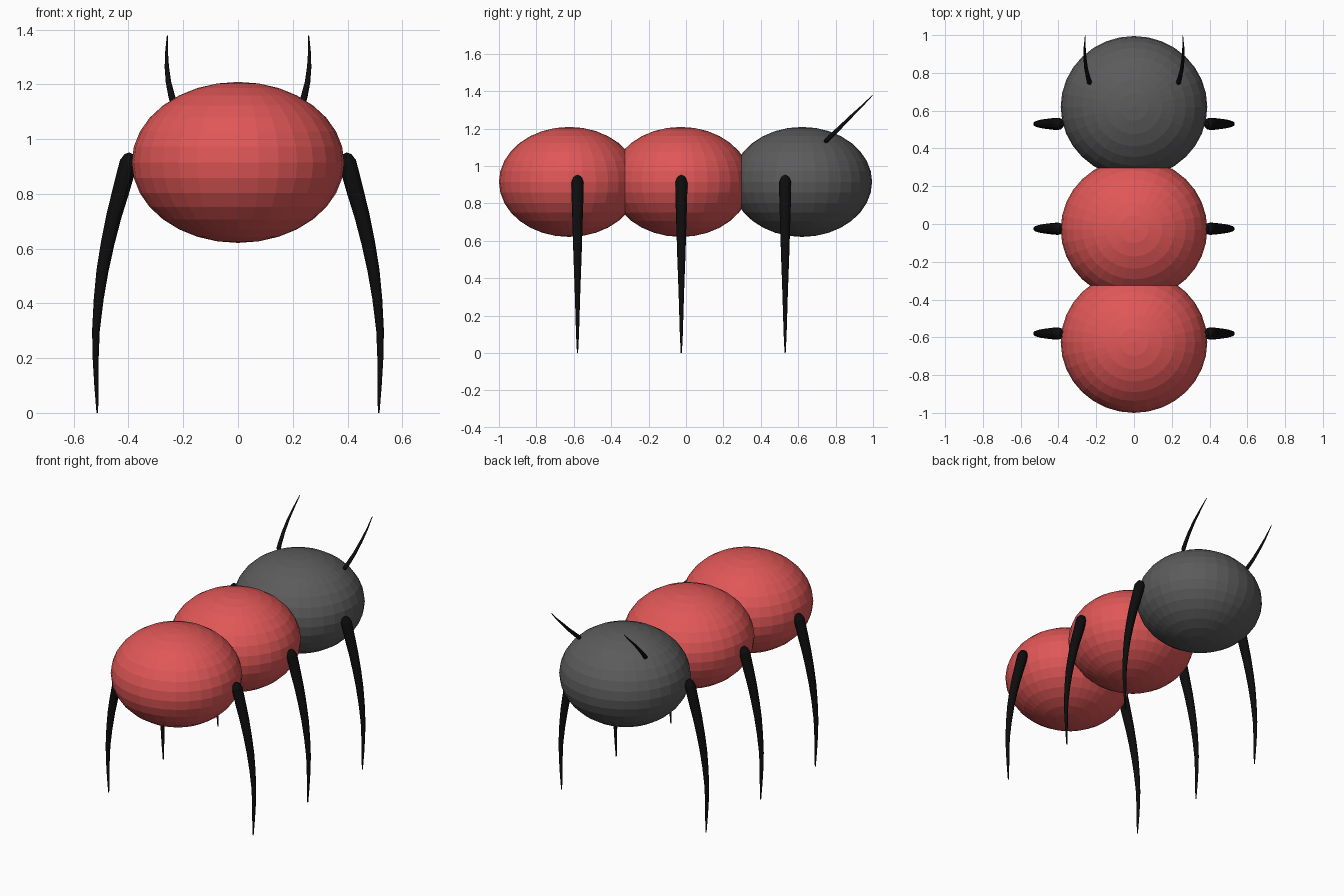
import bpy, bmesh, math
from mathutils import Vector, Matrix

if "Cube" in bpy.data.objects:
    bpy.data.objects.remove(bpy.data.objects["Cube"])


def material(name, rgb):
    m = bpy.data.materials.new(name)
    m.diffuse_color = (*rgb, 1)
    m.use_nodes = True
    m.node_tree.nodes["Principled BSDF"].inputs["Base Color"].default_value = m.diffuse_color
    return m


RED = material("red", (0.75, 0.095, 0.095))
GREY = material("dark grey", (0.105, 0.105, 0.105))
BLACK = material("black", (0.004, 0.004, 0.004))


def finish(name, bm, mat):
    bmesh.ops.recalc_face_normals(bm, faces=bm.faces[:])
    me = bpy.data.meshes.new(name)
    bm.to_mesh(me)
    bm.free()
    me.materials.append(mat)
    bpy.context.collection.objects.link(bpy.data.objects.new(name, me))


def ellipsoid(name, y, mat):
    bm = bmesh.new()
    bmesh.ops.create_uvsphere(
        bm, u_segments=32, v_segments=16, radius=1,
        matrix=Matrix.Translation((0, y, 0.915)) @ Matrix.Diagonal((0.388, 0.375, 0.294, 1)))
    finish(name, bm, mat)


def tapered_tube(name, path, side, mat, sides=12):
    """Tube through (x, y, z, radius) points, mirrored by side."""
    bm = bmesh.new()
    pts = [Vector((p[0] * side, p[1], p[2])) for p in path]
    rings = []
    for i, c in enumerate(pts):
        t = (pts[min(i + 1, len(pts) - 1)] - pts[max(i - 1, 0)]).normalized()
        u = t.cross(Vector((0, 1, 0))).normalized()
        v = t.cross(u)
        r = path[i][3]
        rings.append([bm.verts.new(c + r * (u * math.cos(a) + v * math.sin(a)))
                      for a in (2 * math.pi * k / sides for k in range(sides))])
    for a, b in zip(rings, rings[1:]):
        for k in range(sides):
            n = (k + 1) % sides
            bm.faces.new((a[k], a[n], b[n], b[k]))
    bm.faces.new(rings[0])
    bm.faces.new(rings[-1])
    finish(name, bm, mat)


# Body segments
ellipsoid("head", 0.62, GREY)
ellipsoid("middle_body", -0.028, RED)
ellipsoid("front_body", -0.625, RED)

# Leg and antenna centre lines with radii
LEG = [(0.388, 0.947, 0.010), (0.392, 0.938, 0.023), (0.400, 0.915, 0.032),
       (0.412, 0.870, 0.032), (0.428, 0.810, 0.031), (0.453, 0.720, 0.028),
       (0.476, 0.620, 0.025), (0.495, 0.520, 0.022), (0.509, 0.415, 0.018),
       (0.519, 0.300, 0.014), (0.520, 0.200, 0.011), (0.517, 0.100, 0.008),
       (0.514, 0.000, 0.003)]
ANTENNA = [(0.233, 0.742, 1.128, 0.007), (0.236, 0.750, 1.136, 0.013),
           (0.243, 0.775, 1.160, 0.012), (0.254, 0.825, 1.208, 0.010),
           (0.260, 0.880, 1.263, 0.008), (0.261, 0.940, 1.320, 0.005),
           (0.258, 0.997, 1.378, 0.002)]

for side, label in ((-1, "left"), (1, "right")):
    for pos, y in (("front", -0.58), ("middle", -0.025), ("rear", 0.53)):
        tapered_tube(f"{pos}_{label}_leg", [(x, y, z, r) for x, z, r in LEG], side, BLACK)
    tapered_tube(f"{label}_antenna", ANTENNA, side, BLACK)
